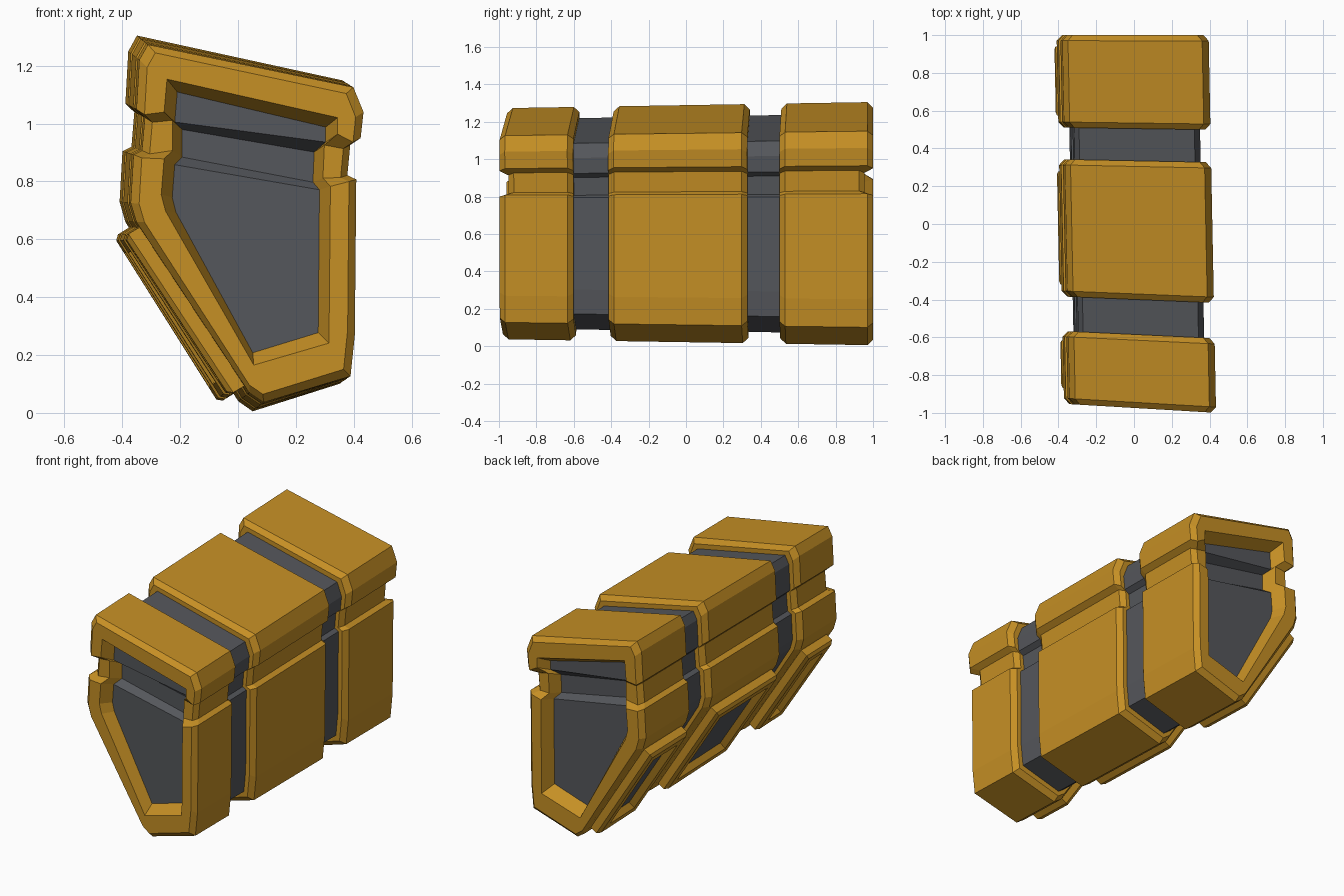
import bpy
import bmesh
from mathutils import Vector

cube = bpy.data.objects.get("Cube")
if cube:
    bpy.data.objects.remove(cube, do_unlink=True)


def make_material(name, colour):
    mat = bpy.data.materials.new(name)
    mat.use_nodes = True
    mat.diffuse_color = colour
    mat.node_tree.nodes["Principled BSDF"].inputs["Base Color"].default_value = colour
    return mat


MATERIALS = [make_material("amber shell", (0.56, 0.275, 0.018, 1)),
             make_material("dark grey core", (0.09, 0.095, 0.105, 1))]
SHELL, CORE = range(len(MATERIALS))

# Cross-section (x, z), clockwise from the upper left corner
OUTER = [(-.33, 1.305), (.38, 1.15), (.415, 1.06), (.405, .965), (.37, .94), (.36, .83),
         (.39, .815), (.385, .25), (.37, .1), (.07, .005), (.02, .04), (-.37, .66),
         (-.39, .73), (-.38, .905), (-.35, .92), (-.34, 1.04), (-.37, 1.07), (-.36, 1.25)]
# Opening in the end caps; doubled points are sharp corners
OPENING = [(-.265, 1.18), (.325, 1.04), (.325, 1.04), (.325, .98), (.28, .94), (.275, .82),
           (.3, .79), (.295, .22), (.295, .22), (.035, .14), (.035, .14), (-.27, .7),
           (-.285, .76), (-.275, .89), (-.245, .92), (-.245, 1.03), (-.275, 1.06), (-.265, 1.18)]
NOTCH = (4, 5, 14, 15)          # bottom of the groove around the case
NOTCH_DEPTH = 0.045
CHAMFER = 0.03


def scaled(profile, sx, sz):
    cx, cz = 0.02, 0.65
    return [(cx + (x - cx) * sx, cz + (z - cz) * sz) for x, z in profile]


RIM = scaled(OUTER, 0.93, 0.955)
PANEL = scaled(OPENING, 0.87, 0.91)
WAIST = scaled(OUTER, 0.86, 0.905)


def warp(p):
    """Slight taper and skew of the whole case towards its front."""
    x, y, z = p
    return Vector((x - 0.02 * y,
                   y - 0.03 * x * (1 - y),
                   0.65 + (z - 0.65) * (0.975 + 0.025 * y)))


def add_ring(bm, profile, y, notch_shift=0.0):
    return [bm.verts.new((x, y + (notch_shift if i in NOTCH else 0), z))
            for i, (x, z) in enumerate(profile)]


def bridge(bm, a, b, mat=SHELL):
    for i in range(len(a)):
        j = (i + 1) % len(a)
        bm.faces.new((a[i], a[j], b[j], b[i])).material_index = mat


def finish(bm, name):
    bmesh.ops.remove_doubles(bm, verts=bm.verts, dist=0.0005)
    for v in bm.verts:
        v.co = warp(v.co)
    bmesh.ops.recalc_face_normals(bm, faces=bm.faces)
    mesh = bpy.data.meshes.new(name)
    bm.to_mesh(mesh)
    bm.free()
    for mat in MATERIALS:
        mesh.materials.append(mat)
    obj = bpy.data.objects.new(name, mesh)
    bpy.context.collection.objects.link(obj)


def end_rings(bm, y, inward, is_open):
    """Rings of one end of a section, from the outer edge to the cap."""
    if not is_open:
        return [add_ring(bm, OUTER, y + inward * CHAMFER),
                add_ring(bm, RIM, y),
                add_ring(bm, scaled(OUTER, 0.8, 0.85), y)]
    shift = inward * NOTCH_DEPTH
    return [add_ring(bm, OUTER, y + inward * CHAMFER, shift),
            add_ring(bm, RIM, y, shift),
            add_ring(bm, OPENING, y, shift),
            add_ring(bm, PANEL, y + inward * 0.075, shift)]


def cap_panel(bm, ring):
    """Dark end panel with the groove running across it."""
    pieces = [(16, 17, 0, 1, 2, 3), (3, 4, 15, 16), (4, 5, 14, 15), (5, 6, 13, 14),
              range(6, 14)]
    for ids in pieces:
        bm.faces.new([ring[i] for i in ids]).material_index = CORE


def make_section(name, y0, y1, open_front=False, open_back=False):
    bm = bmesh.new()
    front = end_rings(bm, y0, 1, open_front)
    back = end_rings(bm, y1, -1, open_back)
    bridge(bm, front[0], back[0])
    for rings, is_open in ((front, open_front), (back, open_back)):
        for a, b in zip(rings, rings[1:]):
            bridge(bm, a, b)
        if is_open:
            cap_panel(bm, rings[-1])
        else:
            bm.faces.new(rings[-1])
    finish(bm, name)


# Three shell sections
make_section("front_section", -0.975, -0.585, open_front=True)
make_section("middle_section", -0.4, 0.335)
make_section("back_section", 0.505, 1.0, open_back=True)


# Dark waists joining the sections
def make_waist(name, y0, y1):
    bm = bmesh.new()
    a, b = add_ring(bm, WAIST, y0), add_ring(bm, WAIST, y1)
    bridge(bm, a, b, CORE)
    for ring in (a, b):
        bm.faces.new(ring).material_index = CORE
    finish(bm, name)


make_waist("front_waist", -0.62, -0.37)
make_waist("back_waist", 0.3, 0.54)


# Framed plates on the slanted lower right side
def make_plate(name, y0, y1):
    low = Vector((OUTER[10][0], 0, OUTER[10][1]))
    high = Vector((OUTER[11][0], 0, OUTER[11][1]))
    along = (high - low).normalized()
    out = Vector((-along.z, 0, along.x))
    u0, u1 = 0.03, 0.71
    bm = bmesh.new()
    rings = []
    for inset, height in ((0, -0.02), (0, 0.045), (0.015, 0.062), (0.065, 0.062), (0.085, 0.025)):
        corners = ((u0 + inset, y0 + inset), (u1 - inset, y0 + inset),
                   (u1 - inset, y1 - inset), (u0 + inset, y1 - inset))
        rings.append([bm.verts.new(low + along * u + out * height + Vector((0, y, 0)))
                      for u, y in corners])
    for a, b in zip(rings, rings[1:]):
        bridge(bm, a, b)
    bm.faces.new(rings[0])
    bm.faces.new(rings[-1]).material_index = CORE
    finish(bm, name)


make_plate("front_side_plate", -0.89, -0.635)
make_plate("middle_side_plate", -0.335, 0.27)
make_plate("back_side_plate", 0.57, 0.94)
